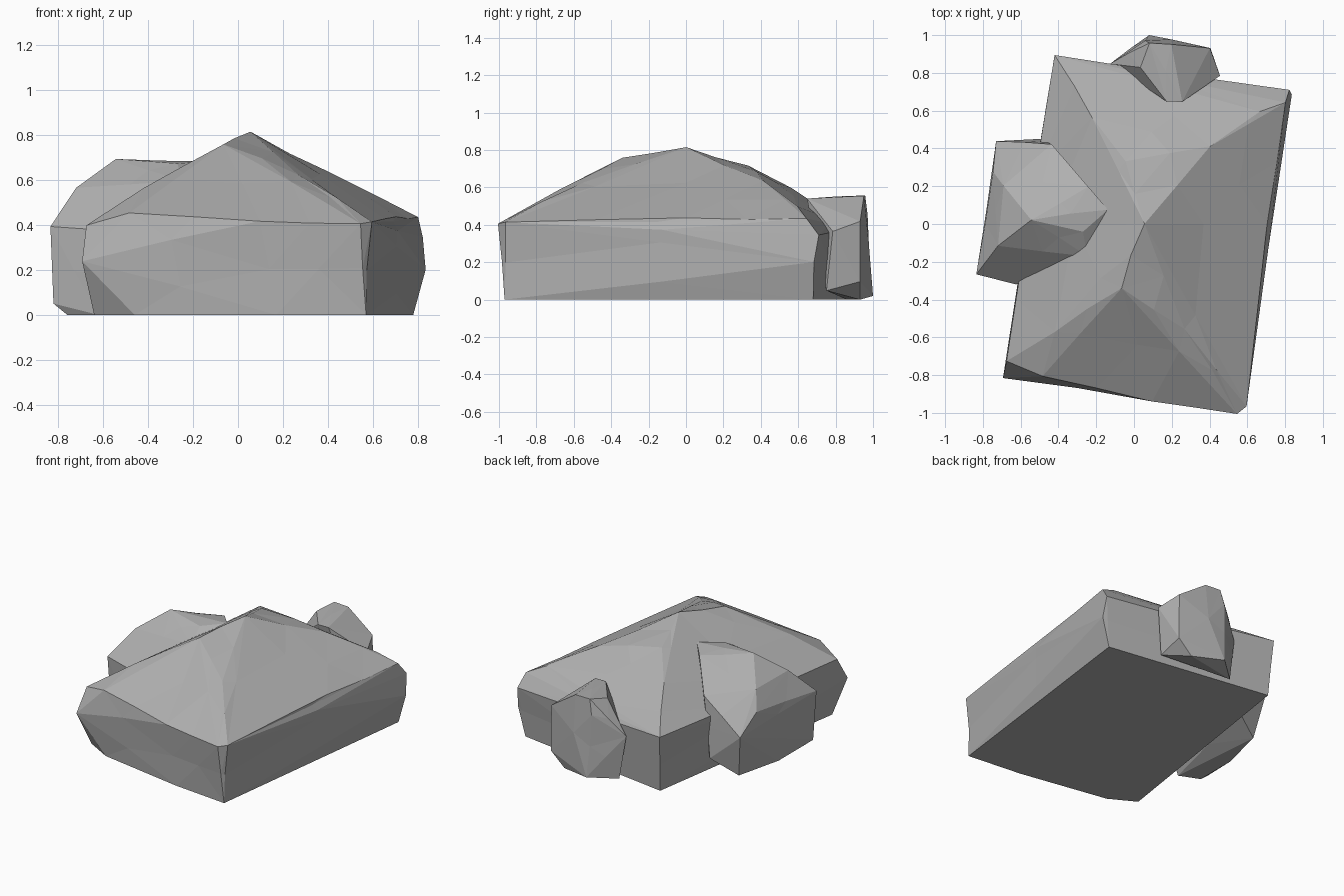
import bpy
import bmesh
import random
from mathutils import Vector

random.seed(4)
cube = bpy.data.objects.get("Cube")
if cube:
    bpy.data.objects.remove(cube, do_unlink=True)

stone = bpy.data.materials.new("grey stone")
stone.use_nodes = True
GREY = (0.43, 0.43, 0.43, 1)
stone.diffuse_color = GREY
stone.node_tree.nodes["Principled BSDF"].inputs["Base Color"].default_value = GREY


def boulder(name, points, rough=0.007):
    """Hull of the key corners, broken into uneven flat facets."""
    bm = bmesh.new()
    for p in points:
        bm.verts.new(p)
    hull = bmesh.ops.convex_hull(bm, input=bm.verts)
    loose = {g for g in hull["geom_interior"] + hull["geom_unused"]
             if isinstance(g, bmesh.types.BMVert)}
    bmesh.ops.delete(bm, geom=list(loose), context="VERTS")
    # Chip the long edges slightly, leaving the base flat
    long_edges = [e for e in bm.edges if e.calc_length() > 0.35
                  and max(v.co.z for v in e.verts) > 0.05]
    corners = set(bm.verts)
    bmesh.ops.subdivide_edges(bm, edges=long_edges, cuts=1)
    for v in bm.verts:
        if v not in corners and v.co.z > 0.05:
            v.co += Vector([random.uniform(-rough, rough) for _ in range(3)])
    bmesh.ops.triangulate(bm, faces=bm.faces)
    bmesh.ops.recalc_face_normals(bm, faces=bm.faces)
    mesh = bpy.data.meshes.new(name)
    bm.to_mesh(mesh)
    bm.free()
    mesh.materials.append(stone)
    obj = bpy.data.objects.new(name, mesh)
    bpy.context.collection.objects.link(obj)


# Large block: base, wall rim, then the sloping crown
base = [(-.64, -.72, 0), (-.46, -.82, 0), (.17, -.93, 0), (.57, -.97, 0),
        (.78, .68, 0), (-.4, .86, 0)]
rim = [(-.69, -.81, .24), (-.67, -.72, .4), (-.49, -.81, .45), (.1, -.94, .42),
       (.55, -1, .41), (.59, -.97, .41), (.7, 0, .44), (.8, .64, .43),
       (.83, .69, .2), (.82, .71, .35), (-.42, .9, .39), (-.63, -.4, .4)]
crown = [(.05, 0, .81), (-.07, -.34, .76), (-.42, -.57, .57), (.27, -.56, .63),
         (.41, .41, .64), (.27, .25, .7), (.66, .6, .5), (-.04, .33, .72),
         (-.22, .56, .6)]
boulder("main_rock", base + rim + crown)

# Boulder leaning on the side
boulder("side_rock", [
    (-.76, -.24, 0), (-.82, -.25, .05), (-.83, -.27, .39), (-.62, -.32, .38),
    (-.62, -.3, 0), (-.25, -.17, .6), (-.72, -.12, .57), (-.54, .02, .69),
    (-.27, -.04, .67), (-.14, .08, .68), (-.24, .2, .66), (-.69, .2, .55),
    (-.75, .28, .43), (-.73, .44, .3), (-.68, .38, 0), (-.76, .05, 0),
    (-.44, .42, .52), (-.5, .45, .1)], 0.005)

# Small upright boulder at the back
boulder("back_rock", [
    (-.13, .85, .3), (-.08, .86, 0), (.08, 1, .02), (.06, .97, .45),
    (.08, .96, .56), (.2, .95, .55), (.03, .83, .53), (.17, .65, .54),
    (.26, .65, .54), (.4, .93, .42), (.4, .93, .1), (.46, .78, .36),
    (.3, .93, 0), (.4, .75, .05), (.2, .98, .3)], 0.005)
